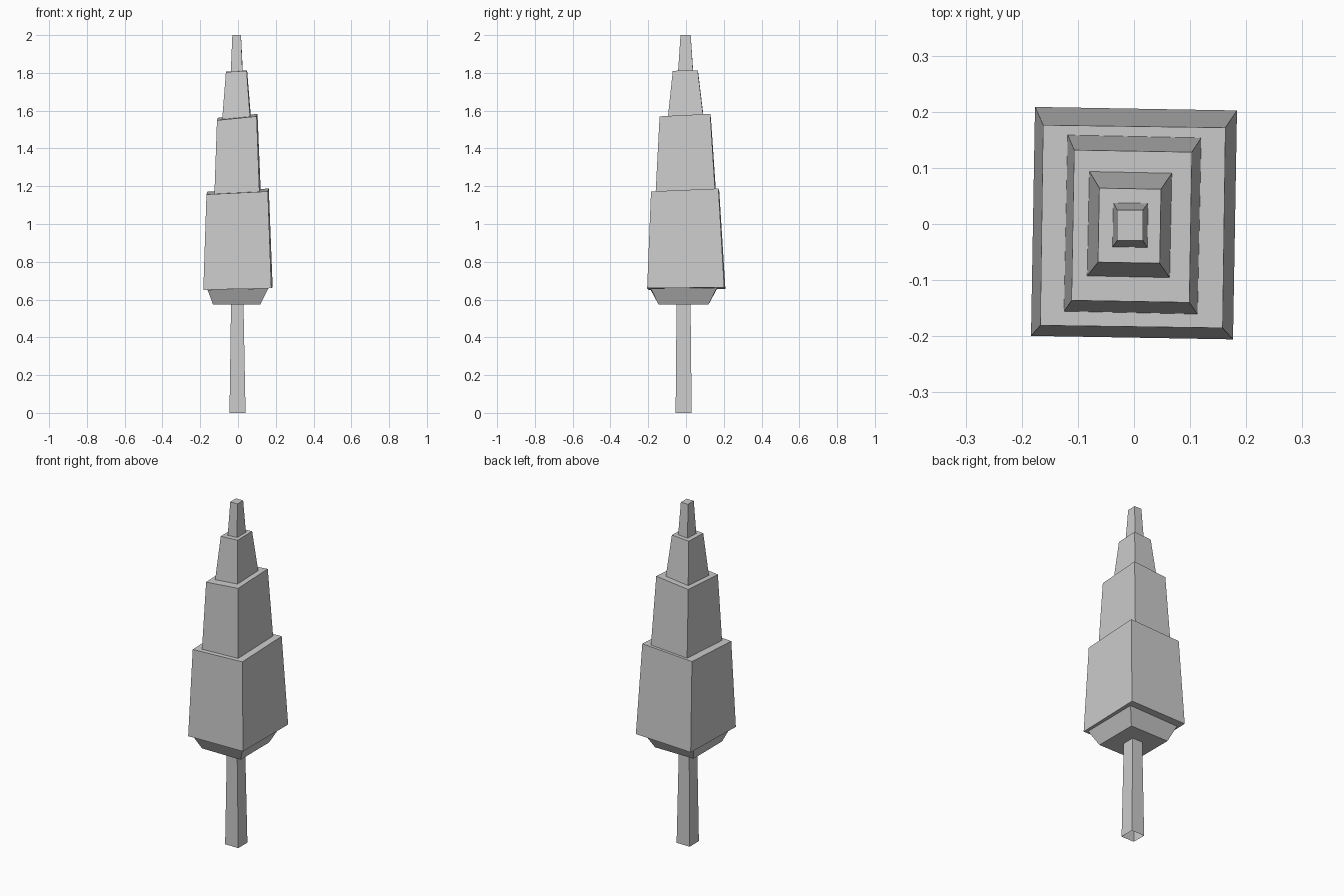
import bpy, bmesh
from math import sin, cos, radians

if "Cube" in bpy.data.objects:
    bpy.data.objects.remove(bpy.data.objects["Cube"])


def ring(cx, cy, hx, hy, z, tilt_x=0.0, tilt_y=0.0, yaw=0.0):
    """Four corners of a rotated rectangle lying on a slightly tilted plane."""
    c, s = cos(radians(yaw)), sin(radians(yaw))
    pts = []
    for sx, sy in ((-1, -1), (1, -1), (1, 1), (-1, 1)):
        dx, dy = sx * hx * c - sy * hy * s, sx * hx * s + sy * hy * c
        pts.append((cx + dx, cy + dy, z + tilt_x * dx + tilt_y * dy))
    return pts


def frustum(name, bottom, top, cap_bottom=True, cap_top=True):
    bm = bmesh.new()
    b = [bm.verts.new(p) for p in ring(*bottom)]
    t = [bm.verts.new(p) for p in ring(*top)]
    for i in range(4):
        j = (i + 1) % 4
        bm.faces.new((b[i], b[j], t[j], t[i]))
    if cap_bottom:
        bm.faces.new(b[::-1])
    if cap_top:
        bm.faces.new(t)
    mesh = bpy.data.meshes.new(name)
    bm.to_mesh(mesh)
    bm.free()
    bpy.context.collection.objects.link(bpy.data.objects.new(name, mesh))


# Trunk, open at the ground
frustum("trunk", (-0.0025, -0.0125, 0.0425, 0.0425, 0),
        (-0.004, -0.013, 0.033, 0.037, 0.573), cap_bottom=False, cap_top=False)

# Flared underside of the foliage
frustum("foliage_base", (-0.007, -0.013, 0.125, 0.132, 0.573),
        (0, -0.012, 0.161, 0.175, 0.657, 0.024, 0.01), cap_top=False)

# Stacked tiers, each seated on the tilted top of the one below
frustum("tier_1", (0, 0.0015, 0.18, 0.204, 0.658, 0.024, 0.01, -1),
        (-0.002, -0.0045, 0.1625, 0.1785, 1.172, 0.05, 0.042, -0.8))
frustum("tier_2", (-0.0025, -0.001, 0.119, 0.157, 1.172, 0.05, 0.042, -1.2),
        (-0.004, -0.004, 0.105, 0.134, 1.566, 0.1, 0.047, -1), cap_bottom=False)
frustum("tier_3", (-0.008, -0.001, 0.0735, 0.093, 1.566, 0.1, 0.047, -1.2),
        (-0.008, -0.003, 0.055, 0.066, 1.809, 0.06, 0.02, -1), cap_bottom=False)
frustum("tip", (-0.0065, -0.002, 0.031, 0.0393, 1.809, 0.06, 0.02, -1),
        (-0.007, -0.002, 0.023, 0.027, 2.0), cap_bottom=False)
